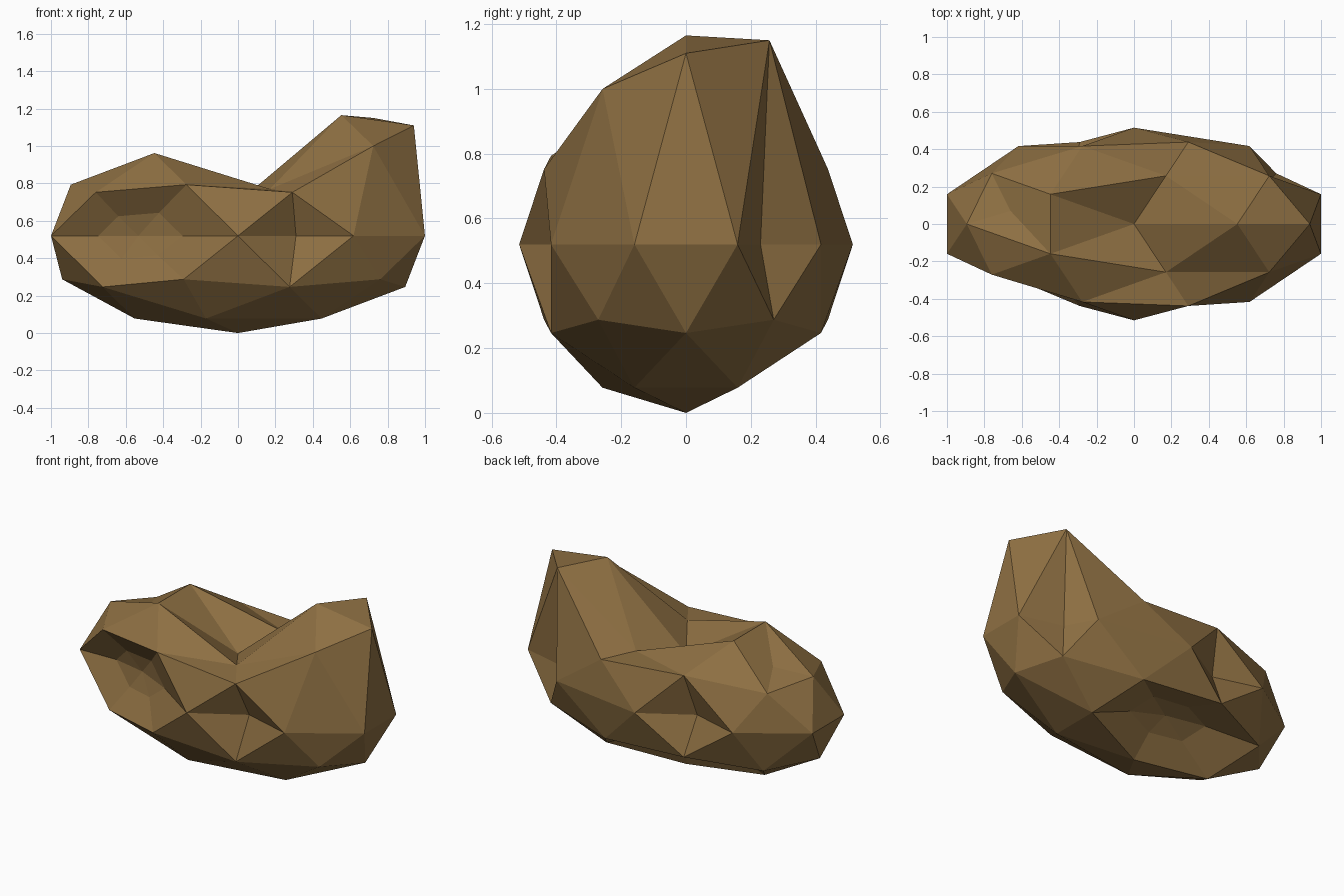
import bpy, bmesh
from mathutils import Vector, Matrix

if "Cube" in bpy.data.objects:
    bpy.data.objects.remove(bpy.data.objects["Cube"])

# Rock body: a squashed low-poly ball standing on the ground
bm = bmesh.new()
bmesh.ops.create_icosphere(bm, subdivisions=2, radius=1)
bmesh.ops.transform(bm, verts=bm.verts, matrix=Matrix.Translation((0, 0, 0.52)) @
                    Matrix.Diagonal((1.051, 0.515, 0.52, 1)))


def near(*p):
    return min(bm.verts, key=lambda v: (v.co - Vector(p)).length)


# Pick every point before the surface is changed
heights = [(near(0.94, 0, 0.75), 1.11), (near(0.55, 0, 0.96), 1.165),
           (near(0.72, -0.26, 0.79), 1.0), (near(0.72, 0.26, 0.79), 1.15),
           (near(0, 0, 1.04), 0.70), (near(0.17, -0.26, 0.96), 0.77),
           (near(0.17, 0.26, 0.96), 0.77)]
craters = [(near(-0.62, -0.42, 0.52), (-0.02, 0.12, 0.0)),
           (near(-0.17, 0.26, 0.08), (0.02, -0.06, 0.10))]
dents = [(near(0, -0.515, 0.52), near(0.62, -0.42, 0.52), (0.31, -0.33, 0.52)),
         (near(0, 0.515, 0.52), near(-0.62, 0.42, 0.52), (-0.31, 0.33, 0.52)),
         (near(1, 0.16, 0.52), near(0.62, 0.42, 0.52), (0.72, 0.23, 0.52)),
         (near(-0.89, 0, 0.79), near(-0.45, 0.16, 0.96), (-0.66, 0.07, 0.82))]

# Raised end and saddle
for v, z in heights:
    v.co.z = z

# Small pits: the middle of an edge is pushed in
for a, b, target in dents:
    edge = bm.edges.get((a, b))
    if edge is None:
        continue
    mid = bmesh.utils.edge_split(edge, a, 0.5)[1]
    for f in list(mid.link_faces):
        loop = next(l for l in f.loops if l.vert == mid)
        bmesh.utils.face_split(f, mid, loop.link_loop_next.link_loop_next.vert)
    mid.co = target

# Large craters: sunken floor ring around a pushed-in centre
for hub, push in craters:
    rim = [e.other_vert(hub).co.copy() for e in hub.link_edges]
    hub.co = sum(rim, Vector()) / len(rim)
    ring = [bmesh.utils.edge_split(e, hub, 0.45)[1] for e in list(hub.link_edges)]
    for f in list(hub.link_faces):
        a, b = [v for v in f.verts if v in ring]
        bmesh.utils.face_split(f, a, b)
    for v in ring:
        v.co += Vector(push) * 0.9
    hub.co += Vector(push) * 1.2

bmesh.ops.triangulate(bm, faces=[f for f in bm.faces if len(f.verts) > 3])
bmesh.ops.recalc_face_normals(bm, faces=bm.faces)
mesh = bpy.data.meshes.new("rock")
bm.to_mesh(mesh)
bm.free()

# Brown stone
stone = bpy.data.materials.new("brown_stone")
stone.diffuse_color = (0.27, 0.16, 0.055, 1)
stone.use_nodes = True
stone.node_tree.nodes["Principled BSDF"].inputs["Base Color"].default_value = stone.diffuse_color
mesh.materials.append(stone)
rock = bpy.data.objects.new("rock", mesh)
bpy.context.collection.objects.link(rock)
